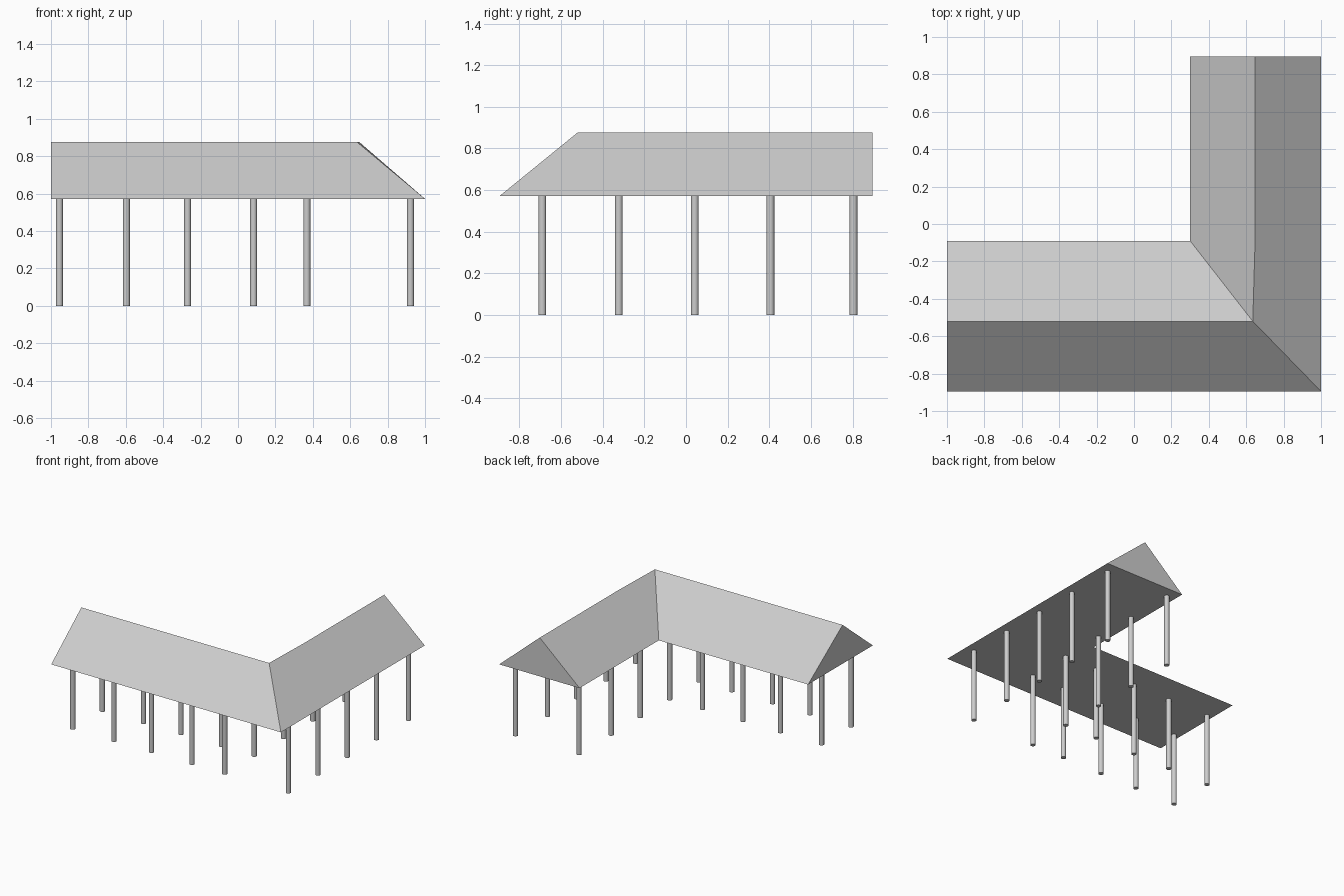
import bpy, bmesh

if "Cube" in bpy.data.objects:
    bpy.data.objects.remove(bpy.data.objects["Cube"])

# One pale grey for the whole model
grey = bpy.data.materials.new("pale_grey")
grey.diffuse_color = (0.604, 0.604, 0.604, 1)
grey.use_nodes = True
grey.node_tree.nodes["Principled BSDF"].inputs["Base Color"].default_value = grey.diffuse_color

EAVES, RIDGE = 0.572, 0.877

# L-shaped gable roof with a flat underside
outline = [(-1, -0.895), (1, -0.895), (1, 0.895), (0.3, 0.895), (0.3, -0.09), (-1, -0.09)]
ridge = [(-1, -0.52), (0.635, -0.52), (0.647, -0.1), (0.647, 0.895)]
bm = bmesh.new()
e = [bm.verts.new((x, y, EAVES)) for x, y in outline]
r = [bm.verts.new((x, y, RIDGE)) for x, y in ridge]
for face in (
    (e[0], e[1], r[1], r[0]),          # front slope
    (e[4], e[5], r[0], r[1]),          # slope facing the yard
    (e[1], e[2], r[3], r[2], r[1]),    # right slope
    (e[3], e[4], r[1], r[2], r[3]),    # left slope of the wing
    (e[5], e[0], r[0]),                # left gable
    (e[2], e[3], r[3]),                # back gable
    tuple(reversed(e)),                # underside
):
    bm.faces.new(face)
bmesh.ops.recalc_face_normals(bm, faces=bm.faces)
mesh = bpy.data.meshes.new("roof")
bm.to_mesh(mesh)
bm.free()
mesh.materials.append(grey)
bpy.context.collection.objects.link(bpy.data.objects.new("roof", mesh))


# Round posts
def post(x, y, name):
    bpy.ops.mesh.primitive_cylinder_add(vertices=16, radius=0.019, depth=EAVES,
                                        location=(x, y, EAVES / 2))
    ob = bpy.context.object
    ob.name = name
    ob.data.materials.append(grey)
    bpy.ops.object.shade_smooth_by_angle()


# Two rows under the front wing
for i, x in enumerate((-0.955, -0.597, -0.27, 0.083, 0.368, 0.922)):
    post(x, -0.69, f"front_row_post_{i}")
    post(x, -0.323, f"yard_row_post_{i}")

# Two rows under the back wing
for i, y in enumerate((0.042, 0.405, 0.804)):
    post(0.368, y, f"wing_left_post_{i}")
    post(0.922, y, f"wing_right_post_{i}")
